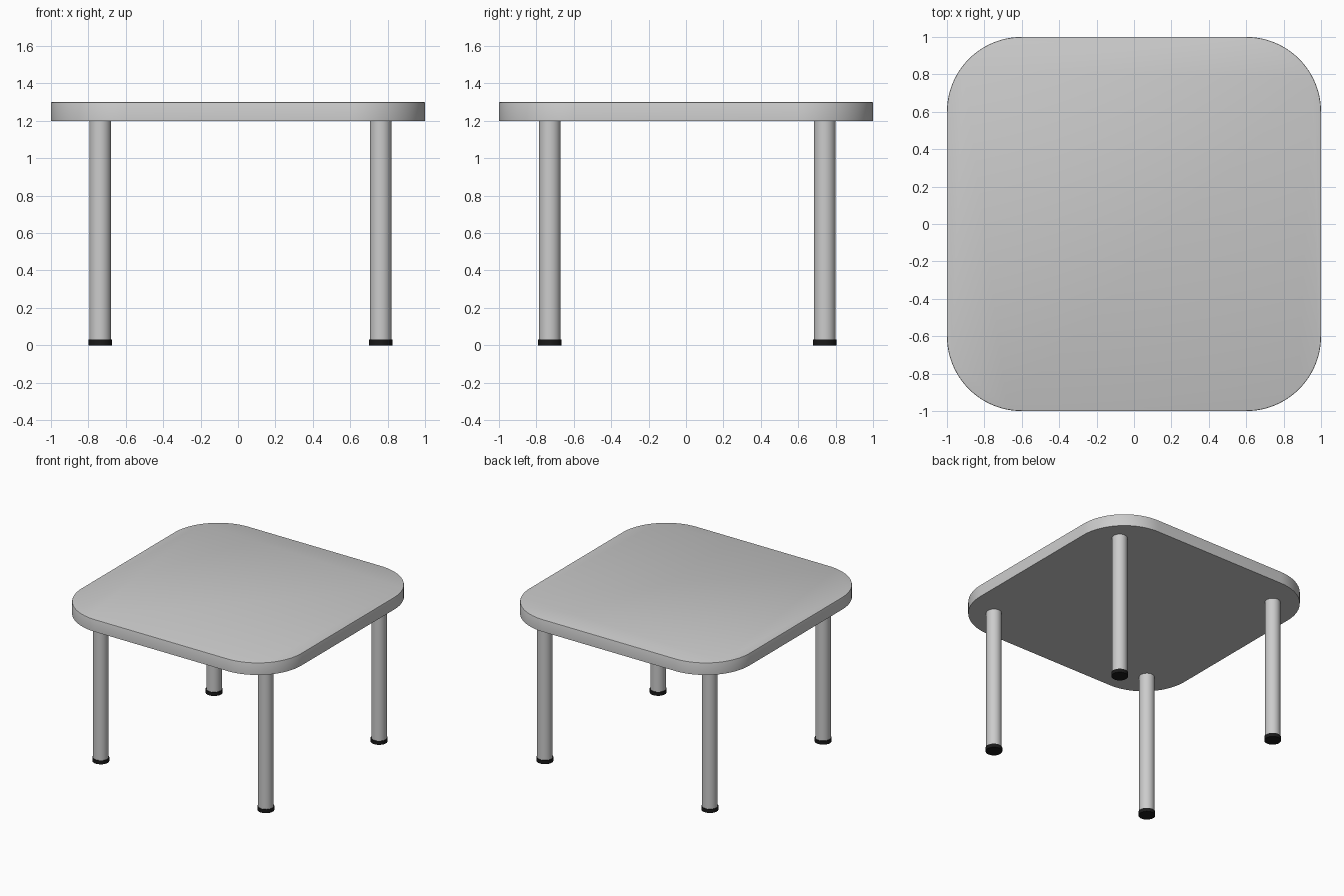
import bpy, bmesh, math

if "Cube" in bpy.data.objects:
    bpy.data.objects.remove(bpy.data.objects["Cube"])

black = bpy.data.materials.new("black_rubber")
black.diffuse_color = (0.01, 0.01, 0.01, 1)
black.use_nodes = True
black.node_tree.nodes["Principled BSDF"].inputs["Base Color"].default_value = black.diffuse_color


def smooth(obj):
    bpy.ops.object.select_all(action='DESELECT')
    obj.select_set(True)
    bpy.context.view_layer.objects.active = obj
    bpy.ops.object.shade_smooth_by_angle(angle=math.radians(30))


def cylinder(name, x, y, z0, z1, radius):
    bpy.ops.mesh.primitive_cylinder_add(vertices=48, radius=radius, depth=z1 - z0,
                                        location=(x, y, (z0 + z1) / 2))
    obj = bpy.context.object
    obj.name = name
    smooth(obj)
    return obj


# Table top: square slab with rounded corners and a fine softened upper edge
HALF, CORNER, SEG = 1.0, 0.4, 24
bm = bmesh.new()
verts = []
for i, (sx, sy) in enumerate([(1, 1), (-1, 1), (-1, -1), (1, -1)]):
    for k in range(SEG + 1):
        a = math.pi / 2 * (i + k / SEG)
        verts.append(bm.verts.new((sx * (HALF - CORNER) + CORNER * math.cos(a),
                                   sy * (HALF - CORNER) + CORNER * math.sin(a), 1.2)))
base = bm.faces.new(verts)
ext = bmesh.ops.extrude_face_region(bm, geom=[base])["geom"]
bmesh.ops.translate(bm, vec=(0, 0, 0.1), verts=[v for v in ext if isinstance(v, bmesh.types.BMVert)])
bmesh.ops.recalc_face_normals(bm, faces=bm.faces)
rim = [e for e in bm.edges if all(v.co.z > 1.25 for v in e.verts)]
bmesh.ops.bevel(bm, geom=rim, offset=0.005, segments=2, affect='EDGES', profile=0.5)
mesh = bpy.data.meshes.new("table_top")
bm.to_mesh(mesh)
bm.free()
top = bpy.data.objects.new("table_top", mesh)
bpy.context.collection.objects.link(top)
smooth(top)

# Four tubular legs, each on a slightly wider black foot
for side, x in (("left", -0.737), ("right", 0.763)):
    for end, y in (("front", -0.728), ("back", 0.742)):
        cylinder(f"{end}_{side}_leg", x, y, 0.03, 1.2, 0.058)
        foot = cylinder(f"{end}_{side}_foot", x, y, 0.0, 0.03, 0.063)
        foot.data.materials.append(black)
